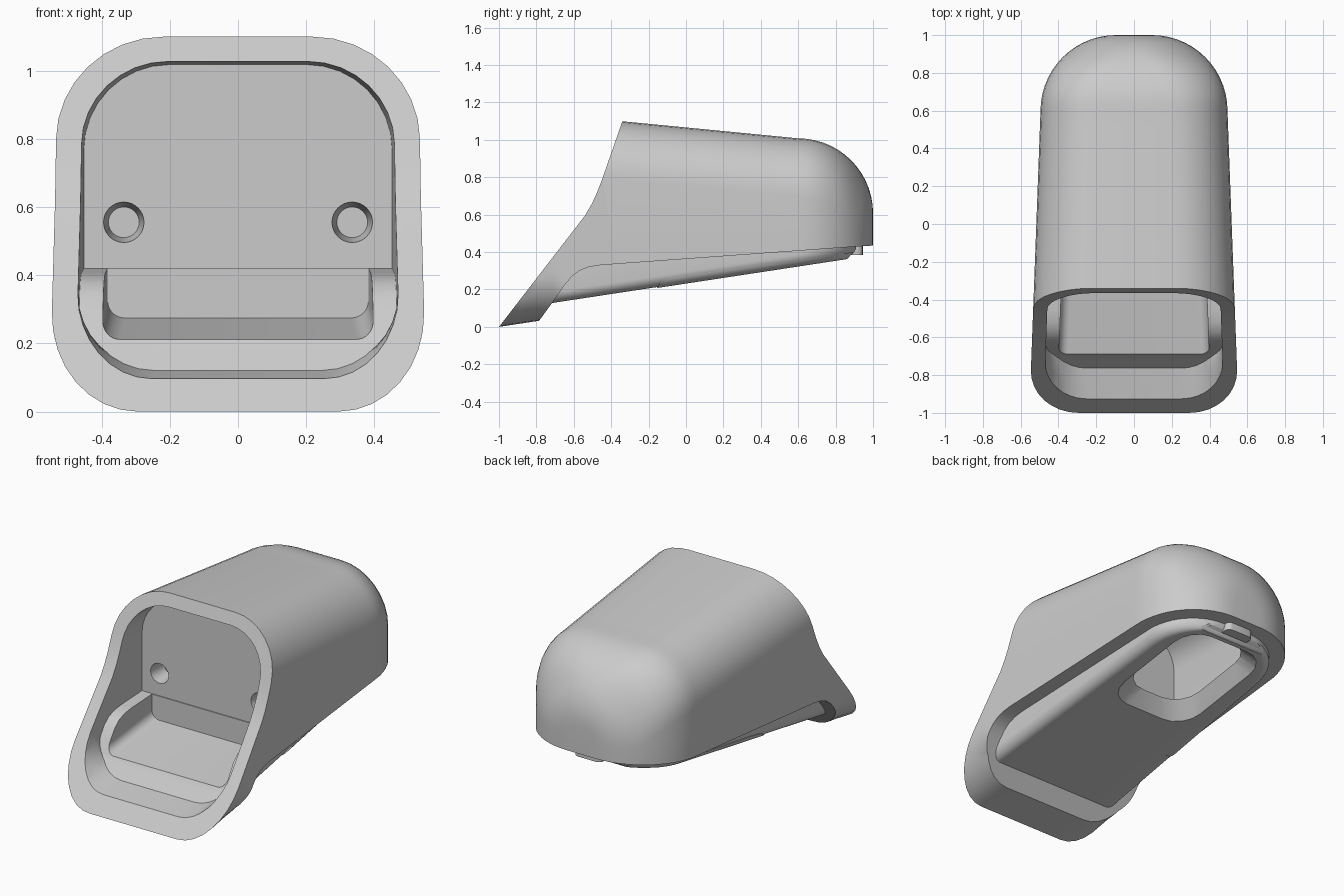
import bpy, bmesh, math

cube = bpy.data.objects.get("Cube")
if cube:
    bpy.data.objects.remove(cube, do_unlink=True)

grey = bpy.data.materials.new("plain grey")
grey.use_nodes = True
COLOUR = (0.6, 0.6, 0.6, 1)
grey.diffuse_color = COLOUR
grey.node_tree.nodes["Principled BSDF"].inputs["Base Color"].default_value = COLOUR


def make(name, rings):
    """Skin a list of equal rings and cap both ends."""
    bm = bmesh.new()
    loops = [[bm.verts.new(p) for p in ring] for ring in rings]
    n = len(loops[0])
    for a, b in zip(loops, loops[1:]):
        for i in range(n):
            j = (i + 1) % n
            bm.faces.new((a[i], a[j], b[j], b[i]))
    bm.faces.new(loops[0])
    bm.faces.new(loops[-1])
    bmesh.ops.recalc_face_normals(bm, faces=bm.faces)
    mesh = bpy.data.meshes.new(name)
    bm.to_mesh(mesh)
    bm.free()
    mesh.materials.append(grey)
    ob = bpy.data.objects.new(name, mesh)
    bpy.context.collection.objects.link(ob)
    return ob


def boolean(ob, tool, op, keep=False):
    mod = ob.modifiers.new("bool", "BOOLEAN")
    mod.operation, mod.object, mod.solver = op, tool, "EXACT"
    bpy.context.view_layer.objects.active = ob
    bpy.ops.object.modifier_apply(modifier=mod.name)
    if not keep:
        bpy.data.objects.remove(tool, do_unlink=True)
    return ob


def rounded(w, low, high, r_low, r_high, seg=8):
    """Rounded rectangle, centred sideways, counter-clockwise."""
    pts = []
    corners = ((1, high, r_high, 0), (-1, high, r_high, 90),
               (-1, low, r_low, 180), (1, low, r_low, 270))
    for sx, v, r, start in corners:
        cv = v - r if v == high else v + r
        for i in range(seg + 1):
            a = math.radians(start + 90 * i / seg)
            pts.append((sx * (w - r) + r * math.cos(a), cv + r * math.sin(a)))
    return pts


def smooth_step(a, b, t):
    t = min(1, max(0, (t - a) / (b - a)))
    return t * t * (3 - 2 * t)


def lip_floor(y):
    return 0.152 * (y + 1)


def base_floor(y):
    return 0.13 + 0.152 * (y + 0.7)


def lip_radius(y):
    return 0.26 - 0.22 * smooth_step(-0.75, -0.45, y)


def hood(name, inset, floor, radius):
    """Tapered tunnel with a domed back end."""
    rings = []
    straight = [-1.15 + 1.75 * i / 20 for i in range(20)]
    dome = [math.radians(90 * i / 14) for i in range(15)]
    stations = [(y, 0) for y in straight]
    stations += [(0.6 + (0.4 - inset) * math.sin(a), a) for a in dome]
    for y, a in stations:
        drop = (0.4 - inset) * (1 - math.cos(a))
        taper = max(0, 0.6 - y)
        w = 0.495 + 0.037 * taper - inset - drop
        top = 1.008 + 0.097 * taper - inset - drop
        r_high = min(0.31 - inset * 0.8, w * 0.95)
        r_low = min(radius(y), w * 0.95)
        rings.append([(x, y, z) for x, z in rounded(w, floor(y), top, r_low, r_high)])
    return make(name, rings)


def prism(profile, w=0.8):
    """Side profile extruded across the width."""
    return make("trim", [[(x, y, z) for y, z in profile] for x in (-w, w)])


def trimmed(name, inset, floor, radius, profile):
    return boolean(hood(name, inset, floor, radius), prism(profile), "INTERSECT")


# Outer shell: slanted front rim and swept flange underneath
shell = trimmed("shell", 0, lip_floor, lip_radius, [
    (-1.077, -0.1), (-0.88, -0.1), (-0.78, 0.04), (-0.70, 0.15), (-0.65, 0.222),
    (-0.61, 0.27), (-0.57, 0.3), (-0.52, 0.32), (-0.46, 0.33), (0.92, 0.43), (1.1, 0.44),
    (1.1, 1.3), (-0.27, 1.3), (-0.34, 1.1), (-0.45, 0.785), (-0.475, 0.72),
    (-0.505, 0.655), (-0.54, 0.595)])

# Base body bulging below the flange
base = trimmed("base", 0.09, base_floor, lambda y: 0.06, [
    (-0.74, -0.1), (0.8, -0.1), (0.86, 0.366), (0.9, 0.4), (0.95, 0.5),
    (-0.5, 0.5), (-0.74, 0.2)])
boolean(shell, base, "UNION")

# Front compartment, its sunken tray and the closed rear chamber
front = trimmed("front_cavity", 0.075, lambda y: lip_floor(y) + 0.085,
                lambda y: lip_radius(y) - 0.035, [
    (-1.12, -0.1), (-0.945, -0.1), (-0.76, 0.125), (-0.69, 0.21), (-0.65, 0.28),
    (-0.61, 0.34), (-0.57, 0.375), (-0.52, 0.395), (-0.46, 0.405), (-0.27, 0.42),
    (-0.27, 1.3), (-1.12, 1.3)])
tray = trimmed("tray_cavity", 0.145, lambda y: base_floor(y) + 0.08, lambda y: 0.05,
               [(-0.85, 0), (-0.275, 0), (-0.275, 0.6), (-0.85, 0.6)])
rear = trimmed("rear_cavity", 0.14, lambda y: base_floor(y) + 0.08, lambda y: 0.05,
               [(-0.1, 0), (1.1, 0), (1.1, 1.3), (-0.1, 1.3)])
for cavity in (front, tray, rear):
    boolean(shell, cavity, "DIFFERENCE")

# Two tapered blind holes in the compartment wall
for side in (-1, 1):
    rings = []
    for y, r in ((-0.29, 0.062), (-0.16, 0.045)):
        rings.append([(side * 0.335 + r * math.cos(a), y, 0.555 + r * math.sin(a))
                      for a in (math.tau * i / 32 for i in range(32))])
    boolean(shell, make("screw_hole", rings), "DIFFERENCE")

# Lid let into the underside
lid = trimmed("lid", 0.086, lambda y: base_floor(y) - 0.005, lambda y: 0.06, [
    (-0.16, 0), (0.8, 0), (0.865, 0.366), (0.895, 0.4), (0.1, 0.288), (-0.04, 0.268),
    (-0.1, 0.255), (-0.14, 0.235), (-0.16, 0.2)])

# Tapered window through lid and base
rings = []
for rise, grow in ((-0.03, 0.02), (0.12, -0.09)):
    ring = rounded(0.28 + grow, 0.1 - grow, 0.84 + grow, 0.15, 0.15, 4)
    rings.append([(x, y, base_floor(y) + rise) for x, y in ring])
window = make("window", rings)
boolean(shell, window, "DIFFERENCE", keep=True)
boolean(lid, window, "DIFFERENCE")

# Latch tab behind the lid
tab = make("latch_tab", [[(x, y, z) for x, y in rounded(0.09, 0.84, 0.945, 0.02, 0.03, 4)]
                         for z in (0.385, 0.45)])

for ob in (shell, lid, tab):
    bpy.ops.object.select_all(action="DESELECT")
    ob.select_set(True)
    bpy.context.view_layer.objects.active = ob
    bpy.ops.object.shade_smooth_by_angle(angle=math.radians(30))
